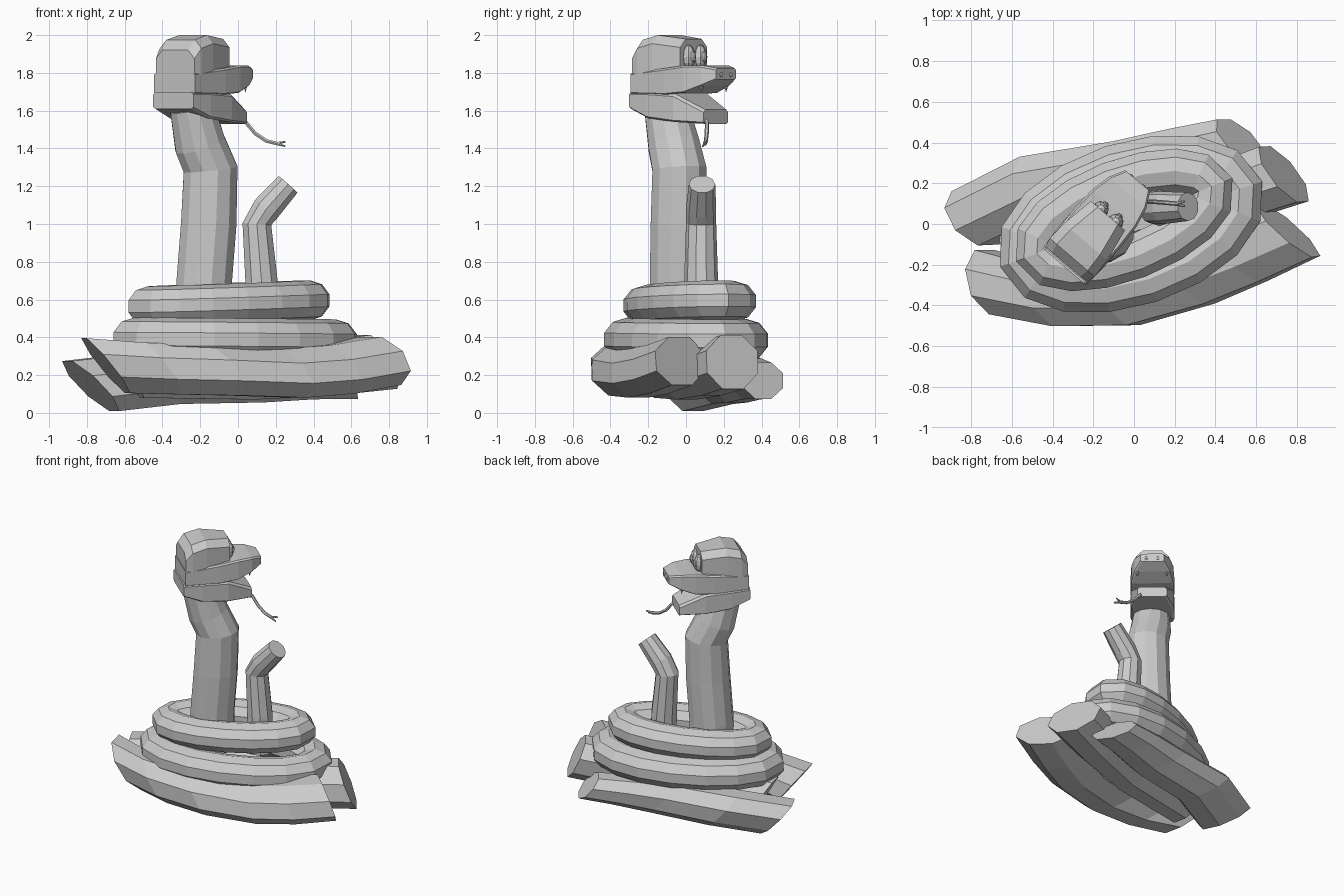
import bpy, bmesh, math
from mathutils import Vector, Matrix

cube = bpy.data.objects.get("Cube")
if cube:
    bpy.data.objects.remove(cube)

grey = bpy.data.materials.new("stone_grey")
grey.use_nodes = True
tone = (0.6, 0.6, 0.6, 1)
grey.diffuse_color = tone
grey.node_tree.nodes["Principled BSDF"].inputs["Base Color"].default_value = tone

HEAD = Matrix.Translation((-0.18, -0.02, 0)) @ Matrix.Rotation(math.radians(49.5), 4, 'Z')


def finish(name, bm, matrix=None):
    if matrix:
        bm.transform(matrix)
    bmesh.ops.recalc_face_normals(bm, faces=bm.faces)
    mesh = bpy.data.meshes.new(name)
    bm.to_mesh(mesh)
    bm.free()
    mesh.materials.append(grey)
    obj = bpy.data.objects.new(name, mesh)
    bpy.context.collection.objects.link(obj)
    return obj


def skin(name, rings, closed=False, matrix=None):
    """Join matching rings of points into one surface."""
    bm = bmesh.new()
    loops = [[bm.verts.new(p) for p in ring] for ring in rings]
    pairs = list(zip(loops, loops[1:]))
    if closed:
        pairs.append((loops[-1], loops[0]))
    n = len(loops[0])
    for a, b in pairs:
        for i in range(n):
            j = (i + 1) % n
            bm.faces.new((a[i], a[j], b[j], b[i]))
    if not closed:
        bm.faces.new(loops[0])
        bm.faces.new(loops[-1])
    return finish(name, bm, matrix)


def tube(name, path, radii, ref, sides=8, closed=False, flat=1.0, lean=((0, 0), (0, 0))):
    """Sweep a faceted oval; lean slants the first and last rings along x by (y, z)."""
    pts = [Vector(p) for p in path]
    n = len(pts)
    first, last = Vector(lean[0]), Vector(lean[1])
    rings = []
    for i, p in enumerate(pts):
        after = pts[(i + 1) % n] if closed else pts[min(i + 1, n - 1)]
        before = pts[i - 1] if closed else pts[max(i - 1, 0)]
        t = (after - before).normalized()
        side = Vector(ref).cross(t).normalized()
        up = t.cross(side)
        r = radii[i] if isinstance(radii, (list, tuple)) else radii
        slant = first.lerp(last, i / (n - 1))
        ring = []
        for k in range(sides):
            a = math.tau * (k + 0.5) / sides
            q = p + side * r * math.cos(a) + up * r * flat * math.sin(a)
            q.x -= slant.x * (q.y - p.y) + slant.y * (q.z - p.z)
            ring.append(q)
        rings.append(ring)
    return skin(name, rings, closed)


def coil(name, centre, long_axis, short_axis, turn, radius, tilt):
    spin = Matrix.Rotation(math.radians(turn), 3, 'Z')
    path = []
    for i in range(16):
        a = math.tau * i / 16
        p = spin @ Vector((long_axis * math.cos(a), short_axis * math.sin(a), tilt * math.cos(a)))
        path.append(p + Vector(centre))
    tube(name, path, radius, (0, 0, 1), sides=10, closed=True, flat=0.92)


def head_block(name, stations, cut):
    """Loft chamfered boxes; each station is distance, half width, bottom, top."""
    rings = []
    for u, w, low, high in stations:
        c = min(cut, (high - low) * 0.4)
        half = [(w - c, low), (w, low + c * 0.6), (w, high - c), (w - c, high)]
        ring = [(u, v, z) for v, z in half] + [(u, -v, z) for v, z in reversed(half)]
        rings.append(ring)
    skin(name, rings, matrix=HEAD)


def ball(name, centre, size):
    bm = bmesh.new()
    bmesh.ops.create_uvsphere(bm, u_segments=8, v_segments=6, radius=1)
    finish(name, bm, HEAD @ Matrix.Translation(centre) @ Matrix.Diagonal((*size, 1)))


# Logs underneath, cut at a slant
UP = (0, 0, 1)
tube("front_log", [(-0.7, -0.285, 0.25), (-0.42, -0.35, 0.235), (-0.1, -0.35, 0.225),
                   (0.25, -0.255, 0.21), (0.5, -0.15, 0.23), (0.755, -0.03, 0.275)],
     [0.175, 0.165, 0.16, 0.155, 0.155, 0.155], UP, flat=0.9,
     lean=((0.45, 0.85), (0.6, 0.3)))
tube("middle_log", [(-0.58, -0.12, 0.2), (0, 0, 0.2), (0.4, 0.13, 0.23), (0.735, 0.245, 0.27)],
     [0.13, 0.14, 0.15, 0.155], UP, lean=((0, 0.6), (0.35, 0.4)))
tube("back_log", [(-0.78, 0.03, 0.142), (-0.45, 0.19, 0.18), (0, 0.27, 0.18),
                  (0.28, 0.35, 0.18), (0.52, 0.41, 0.17)],
     [0.16, 0.16, 0.15, 0.13, 0.115], UP, flat=0.9, lean=((0, 0.85), (0.5, 0.9)))

# Stacked body coils
coil("lower_coil", (-0.015, 0, 0.387), 0.56, 0.285, 18, 0.123, -0.005)
coil("upper_coil", (-0.048, 0.02, 0.58), 0.46, 0.188, 21, 0.115, 0.016)

# Neck and tail rising out of the coils
tube("neck", [(-0.18, -0.045, 0.42), (-0.18, -0.045, 0.68), (-0.155, -0.04, 1.0),
              (-0.145, -0.035, 1.29), (-0.2, -0.065, 1.42), (-0.245, -0.105, 1.62)],
     [0.152, 0.152, 0.152, 0.148, 0.14, 0.12], (0, 1, 0), sides=12)
tube("tail", [(0.13, 0.08, 0.42), (0.125, 0.08, 0.69), (0.1, 0.08, 1.0),
              (0.15, 0.08, 1.08), (0.265, 0.085, 1.21)],
     [0.092, 0.09, 0.08, 0.08, 0.07], (0, 1, 0), sides=10)

# Head with open mouth
head_block("cranium", [(-0.235, 0.135, 1.76, 1.92), (-0.19, 0.145, 1.76, 1.975),
                       (-0.09, 0.14, 1.76, 2.0), (0.08, 0.11, 1.79, 1.98)], 0.045)
head_block("upper_jaw", [(-0.24, 0.142, 1.69, 1.8), (0, 0.148, 1.685, 1.825),
                         (0.13, 0.142, 1.695, 1.84), (0.23, 0.12, 1.73, 1.84),
                         (0.305, 0.08, 1.765, 1.825)], 0.01)
head_block("lower_jaw", [(-0.25, 0.14, 1.61, 1.7), (-0.12, 0.15, 1.56, 1.7),
                         (0.06, 0.145, 1.54, 1.69), (0.235, 0.1, 1.53, 1.605)], 0.015)

# Eyes, nostrils and teeth on both sides
for side, v in (("left", 1), ("right", -1)):
    ball(side + "_eye", (0.085, v * 0.048, 1.885), (0.035, 0.04, 0.065))
    ball(side + "_pupil", (0.113, v * 0.045, 1.885), (0.015, 0.018, 0.03))
    ball(side + "_nostril", (0.3, v * 0.04, 1.79), (0.012, 0.014, 0.014))
    bm = bmesh.new()
    bmesh.ops.create_cone(bm, cap_ends=True, segments=6, radius1=0.0, radius2=0.012, depth=0.04)
    finish(side + "_tooth", bm, HEAD @ Matrix.Translation((0.22, v * 0.1, 1.715)))

# Forked tongue
tube("tongue", [(-0.04, 0.05, 1.6), (0.04, 0.11, 1.54), (0.09, 0.11, 1.48),
                (0.15, 0.105, 1.44), (0.21, 0.1, 1.425)], 0.011, (0, 1, 0), sides=6)
for name, dy, z in (("tongue_fork_upper", 0.012, 1.435), ("tongue_fork_lower", -0.012, 1.412)):
    tube(name, [(0.2, 0.1, 1.426), (0.25, 0.1 + dy, z)], [0.009, 0.005], (0, 1, 0), sides=6)
